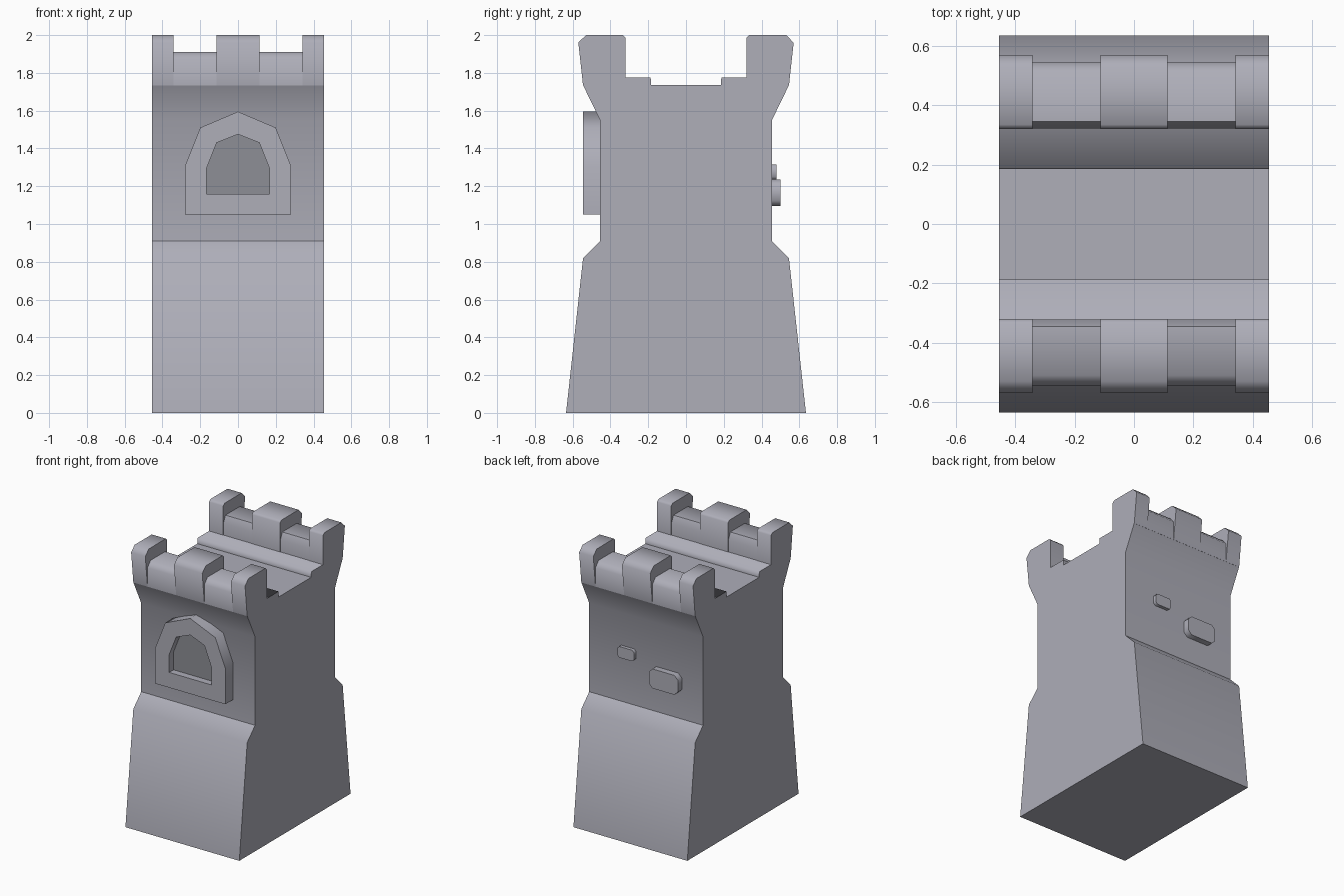
import bpy, bmesh, math

if "Cube" in bpy.data.objects:
    bpy.data.objects.remove(bpy.data.objects["Cube"])


def material(name, colour):
    mat = bpy.data.materials.new(name)
    mat.diffuse_color = (*colour, 1)
    mat.use_nodes = True
    mat.node_tree.nodes["Principled BSDF"].inputs["Base Color"].default_value = mat.diffuse_color
    return mat


STONE = material("blue_grey_stone", (0.425, 0.425, 0.485))
DARK = material("dark_pane", (0.27, 0.275, 0.305))


def loft(name, loops, angle=40, mat=STONE, caps=(True, True)):
    """Bridge equal-length point loops in order and cap the ends."""
    bm = bmesh.new()
    rings = [[bm.verts.new(p) for p in loop] for loop in loops]
    n = len(rings[0])
    for a, b in zip(rings, rings[1:]):
        for i in range(n):
            j = (i + 1) % n
            bm.faces.new((a[i], a[j], b[j], b[i]))
    for ring, cap in zip((rings[0], rings[-1]), caps):
        if cap:
            bm.faces.new(ring)
    bmesh.ops.recalc_face_normals(bm, faces=bm.faces)
    me = bpy.data.meshes.new(name)
    bm.to_mesh(me)
    bm.free()
    me.materials.append(mat)
    ob = bpy.data.objects.new(name, me)
    bpy.context.collection.objects.link(ob)
    bpy.ops.object.select_all(action='DESELECT')
    ob.select_set(True)
    bpy.context.view_layer.objects.active = ob
    bpy.ops.object.shade_smooth_by_angle(angle=math.radians(angle))
    return ob


def side_prism(name, profile, x0, x1, angle=40):
    return loft(name, [[(x, y, z) for y, z in profile] for x in (x0, x1)], angle)


def mirrored(half):
    return half + [(-a, b) for a, b in reversed(half) if a != 0]


# Tower body with flared base and flared top
W = 0.455
side_prism("tower_body", mirrored([(-0.635, 0), (-0.545, 0.82), (-0.455, 0.91),
                                   (-0.455, 1.55), (-0.545, 1.735)]), -W, W)

# Battlements: soft-edged steps, tall merlons and lower walls between them
step = [(-0.535, 1.735), (-0.535, 1.775), (-0.187, 1.775), (-0.185, 1.735)]
merlon = [(-0.545, 1.733), (-0.57, 1.96), (-0.53, 2.0), (-0.335, 2.0),
          (-0.32, 1.985), (-0.32, 1.733)]
low_wall = [(-0.545, 1.733), (-0.545, 1.87), (-0.51, 1.91), (-0.345, 1.91),
            (-0.322, 1.86), (-0.322, 1.733)]
for side, s in (("front", 1), ("back", -1)):
    def part(name, profile, x0, x1, angle):
        side_prism(side + name, [(s * y, z) for y, z in profile], x0, x1, angle)
    part("_step", step, -W, W, 89)
    for x0, x1 in ((-W, -0.342), (-0.113, 0.113), (0.342, W)):
        part("_merlon", merlon, x0, x1, 60)
    for x0, x1 in ((-0.342, -0.113), (0.113, 0.342)):
        part("_low_wall", low_wall, x0, x1, 60)

# Arched window: raised frame, recess walls and dark pane
outer = mirrored([(-0.28, 1.05), (-0.28, 1.31), (-0.2, 1.51), (0, 1.595)])
inner = mirrored([(-0.168, 1.16), (-0.168, 1.29), (-0.113, 1.43), (0, 1.475)])


def ring(pts, y):
    return [(x, y, z) for x, z in pts]


loft("window_frame", [ring(outer, -0.445), ring(outer, -0.545),
                      ring(inner, -0.545), ring(inner, -0.49)], 60)
loft("window_pane", [ring(inner, -0.46), ring(inner, -0.495)], 30, DARK)


# Raised stones with clipped corners on the back wall
def stone(name, x0, x1, z0, z1, y, c):
    pts = [(x0 + c, z0), (x1 - c, z0), (x1, z0 + c), (x1, z1 - c),
           (x1 - c, z1), (x0 + c, z1), (x0, z1 - c), (x0, z0 + c)]
    loft(name, [ring(pts, 0.445), ring(pts, y)], 50)


stone("small_stone", 0.08, 0.213, 1.235, 1.315, 0.48, 0.015)
stone("large_stone", -0.285, -0.053, 1.095, 1.235, 0.5, 0.028)
